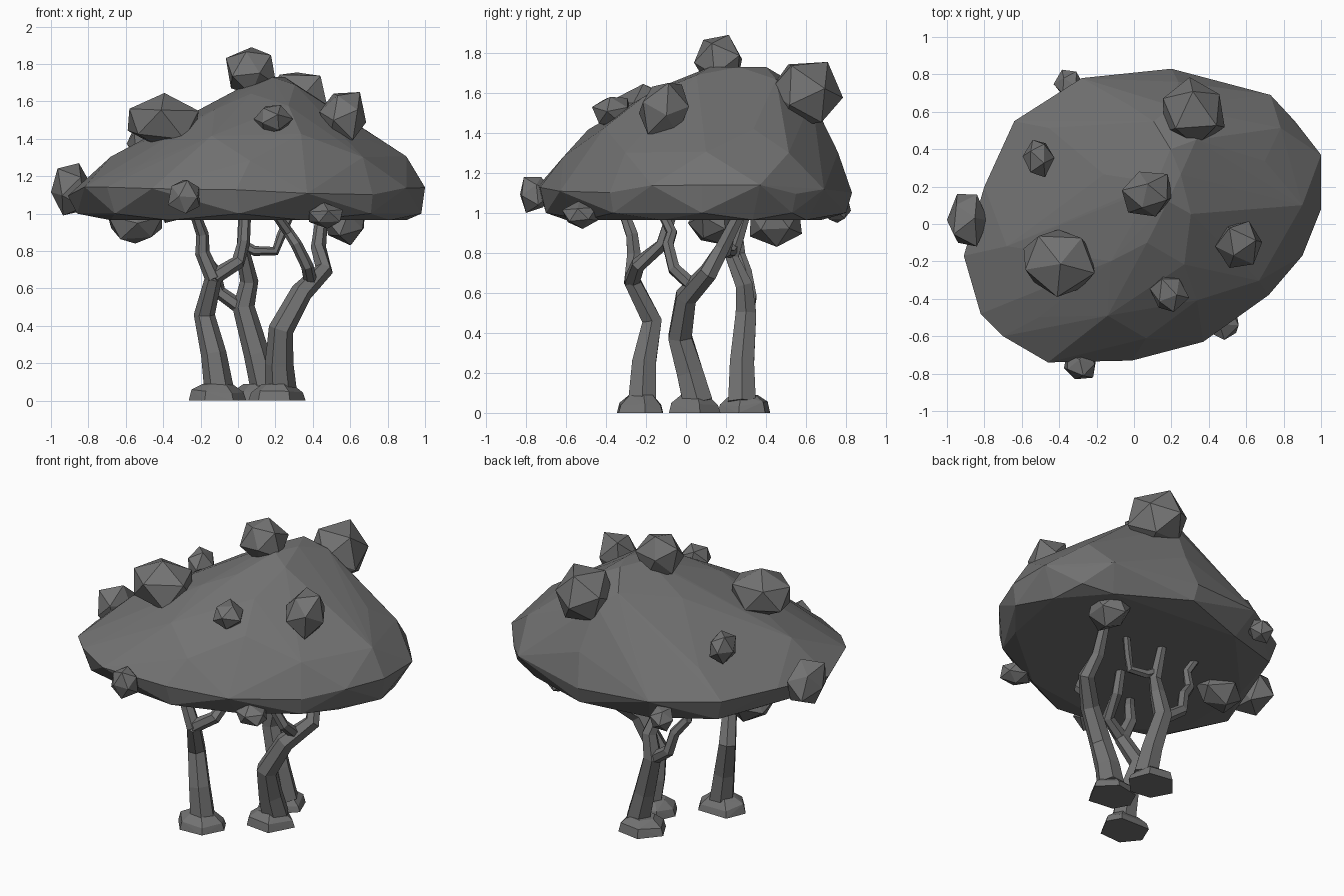
import bpy, bmesh, math, random
from mathutils import Vector, Euler

old = bpy.data.objects.get("Cube")
if old:
    bpy.data.objects.remove(old, do_unlink=True)

random.seed(4)
GREY = (0.17, 0.17, 0.17, 1)
mat = bpy.data.materials.new("dark grey")
mat.use_nodes = True
mat.diffuse_color = GREY
bsdf = mat.node_tree.nodes["Principled BSDF"]
bsdf.inputs["Base Color"].default_value = GREY
bsdf.inputs["Roughness"].default_value = 0.8


def finish(name, bm):
    bmesh.ops.recalc_face_normals(bm, faces=bm.faces)
    mesh = bpy.data.meshes.new(name)
    bm.to_mesh(mesh)
    bm.free()
    mesh.materials.append(mat)
    obj = bpy.data.objects.new(name, mesh)
    bpy.context.collection.objects.link(obj)
    return obj


def hull(name, points):
    """Wrap a cloud of points in flat faces."""
    bm = bmesh.new()
    for p in points:
        bm.verts.new(p)
    res = bmesh.ops.convex_hull(bm, input=bm.verts)
    junk = {g for g in res["geom_interior"] + res["geom_unused"]
            if isinstance(g, bmesh.types.BMVert)}
    bmesh.ops.delete(bm, geom=list(junk), context="VERTS")
    return finish(name, bm)


def limb(name, thick, thin, *path, sides=6):
    """Faceted limb along a path, tapering from thick to thin."""
    bm = bmesh.new()
    pts = [Vector(p) for p in path]
    last = len(pts) - 1
    rings = []
    for i, p in enumerate(pts):
        t = (pts[min(i + 1, last)] - pts[max(i - 1, 0)]).normalized()
        u = Vector((0, 1, 0)).cross(t).normalized()
        v = t.cross(u)
        radius = thick + (thin - thick) * i / last
        rings.append([bm.verts.new(p + radius * (u * math.cos(a) + v * math.sin(a)))
                      for a in (math.tau * k / sides for k in range(sides))])
    for lower, upper in zip(rings, rings[1:]):
        for k in range(sides):
            n = (k + 1) % sides
            bm.faces.new((lower[k], lower[n], upper[n], upper[k]))
    bm.faces.new(rings[0])
    bm.faces.new(rings[-1])
    return finish(name, bm)


def clump(name, centre, width, depth, height):
    """Irregular leaf clump: a turned, jittered icosahedron fitted to its size."""
    ico = bmesh.new()
    bmesh.ops.create_icosphere(ico, subdivisions=1, radius=1)
    turn = Euler([random.uniform(0, math.tau) for axis in range(3)]).to_matrix()
    pts = [turn @ v.co * random.uniform(.88, 1.12) for v in ico.verts]
    ico.free()
    for axis, size in enumerate((width, depth, height)):
        low = min(p[axis] for p in pts)
        high = max(p[axis] for p in pts)
        for p in pts:
            p[axis] = centre[axis] + size * ((p[axis] - low) / (high - low) - .5)
    hull("clump_" + name, pts)


# Canopy: one plan outline fitted to a stack of extents, then wrapped
outline = [(1, .37), (1, .08), (.9, -.17), (.72, -.38), (.37, -.63), (-.01, -.73),
           (-.46, -.74), (-.7, -.6), (-.82, -.48), (-.91, -.17), (-.8, .2),
           (-.64, .55), (-.28, .78), (.2, .83), (.73, .69), (.86, .55)]
# Height, x min, x max, y min, y max, outline step
layers = [(.965, -.76, .9, -.6, .72, 2), (1, -.86, .98, -.71, .8, 2),
          (1.12, -.91, 1, -.74, .83, 1), (1.28, -.68, .9, -.62, .76, 2),
          (1.42, -.4, .7, -.49, .68, 2), (1.57, -.2, .5, -.28, .63, 3),
          (1.66, -.02, .36, -.1, .57, 3), (1.73, .12, .25, .12, .4, 4)]
cap = []
for i, (z, left, right, front, back, step) in enumerate(layers):
    for x, y in outline[(i % 2) * (step > 1)::step]:
        cap.append((left + (x + .91) / 1.91 * (right - left),
                    front + (y + .74) / 1.57 * (back - front),
                    z + random.uniform(-.03, .03) * (1 < z < 1.7)))
hull("canopy", cap)

# Leaf clumps on top of, around and under the canopy
clump("top", (.07, .16, 1.76), .27, .24, .26)
clump("back_peak", (.32, .6, 1.59), .33, .37, .33)
clump("right_large", (-.4, -.21, 1.5), .38, .36, .29)
clump("left", (.56, -.11, 1.52), .25, .25, .26)
clump("front", (.19, -.37, 1.5), .21, .2, .16)
clump("right_back", (-.51, .35, 1.38), .17, .2, .18)
clump("right_edge", (-.89, .02, 1.13), .22, .28, .28)
clump("front_edge", (-.29, -.75, 1.09), .17, .16, .18)
clump("back_edge", (-.35, .75, 1.02), .16, .15, .14)
clump("left_front_edge", (.47, -.53, .99), .18, .18, .14)
clump("under_left", (.57, .45, .94), .22, .26, .22)
clump("under_right", (-.55, .14, .95), .29, .26, .22)

# Front trunk, forking under the canopy
limb("front_trunk", .08, .045, (-.1, -.22, .05), (-.13, -.21, .25),
     (-.18, -.17, .46), (-.13, -.27, .66))
limb("front_right_branch", .045, .028, (-.13, -.27, .65), (-.19, -.26, .79),
     (-.19, -.27, .89), (-.23, -.31, 1))
limb("front_left_branch", .042, .03, (-.13, -.27, .66), (0, -.24, .74),
     (.03, -.12, .84), (.04, -.07, 1))

# Left trunk with one side branch
limb("left_trunk", .085, .032, (.23, .06, .05), (.22, .02, .2), (.23, -.03, .38),
     (.34, 0, .58), (.46, .11, .7), (.43, .18, .82), (.45, .27, 1))
limb("left_branch", .036, .025, (.39, .04, .63), (.37, -.06, .72),
     (.31, -.09, .84), (.27, -.07, .9), (.2, -.12, 1))

# Back trunk with a branch to each side
limb("back_trunk", .08, .028, (.15, .28, .05), (.1, .28, .25), (.03, .3, .5),
     (.06, .29, .64), (.03, .23, .78), (.03, .3, 1))
limb("back_right_branch", .04, .024, (.04, .3, .48), (-.1, .32, .58),
     (-.13, .3, .7), (-.2, .27, .79), (-.19, .26, .9), (-.24, .3, 1))
limb("back_left_branch", .028, .023, (.03, .24, .83), (.09, .22, .8),
     (.2, .2, .8), (.23, .22, .88), (.28, .26, 1))

# Flared feet
for name, x, y in (("front", -.11, -.22), ("left", .21, .04), ("back", .11, .29)):
    pts = []
    for k in range(6):
        a = math.tau * (k + random.uniform(-.25, .25)) / 6
        for r, z in ((.155, 0), (.14, random.uniform(.03, .06)), (.08, .09)):
            pts.append((x + r * math.cos(a), y + r * .9 * math.sin(a), z))
    hull(name + "_foot", pts)
